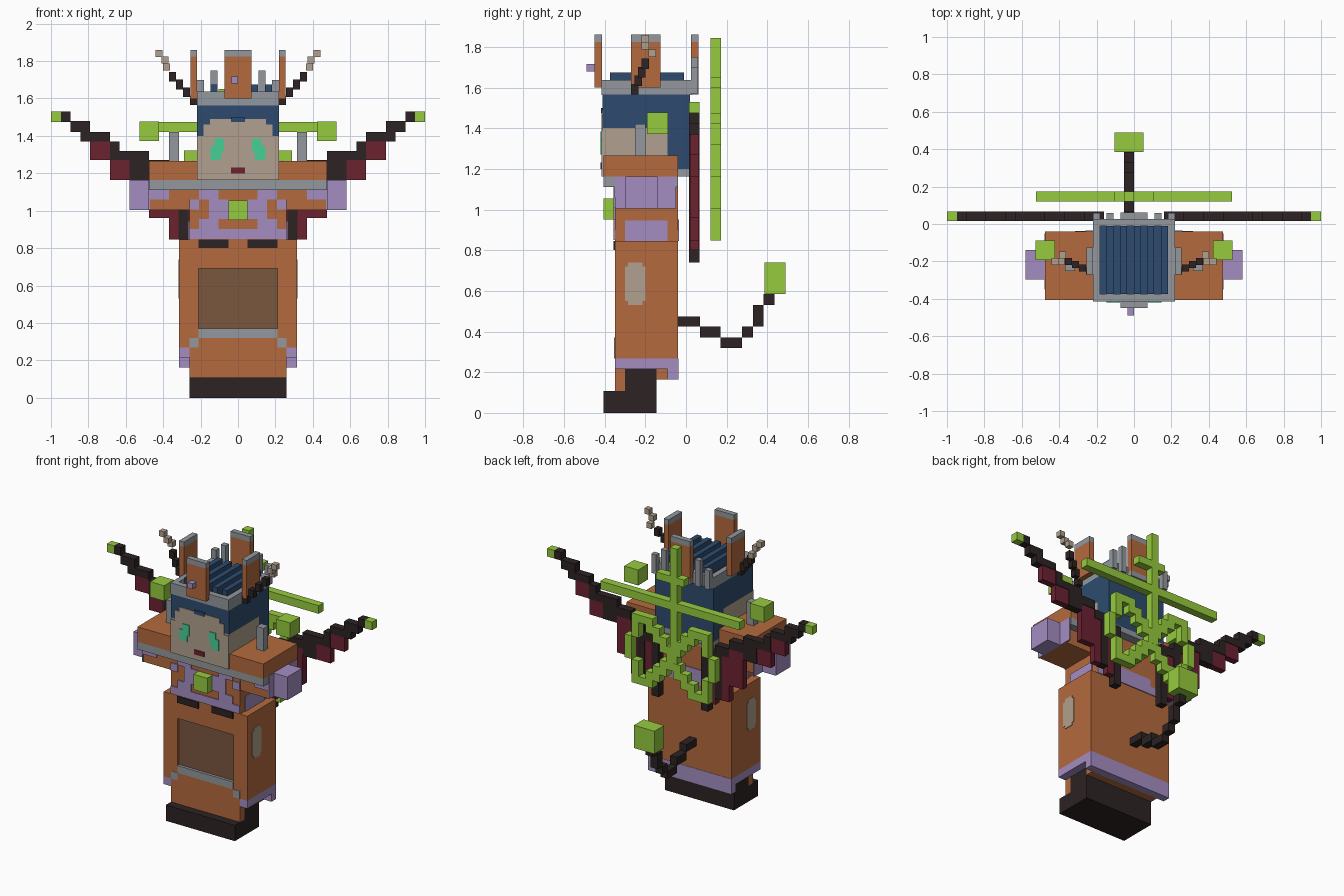
import bpy, math

V = 0.0525  # block size


def lin(c):
    c /= 255
    return c / 12.92 if c < 0.04045 else ((c + 0.055) / 1.055) ** 2.4


PALETTE = {
    "orange": (181, 106, 62), "lilac": (164, 141, 194), "dark": (45, 35, 35),
    "maroon": (108, 34, 48), "grey": (147, 152, 157), "navy": (45, 75, 110),
    "skin": (177, 160, 142), "green": (150, 203, 62), "teal": (70, 208, 150),
    "brown": (122, 87, 63)}
MATS = {}
for key, rgb in PALETTE.items():
    MATS[key] = bpy.data.materials.new(key)
    MATS[key].diffuse_color = (*[lin(c) for c in rgb], 1)

FACES = [(0, 3, 2, 1), (4, 5, 6, 7), (0, 1, 5, 4), (1, 2, 6, 5), (2, 3, 7, 6), (3, 0, 4, 7)]


def blocks(name, color, boxes, mirror=False):
    """One object made of boxes given as (x0, x1, y0, y1, z0, z1)."""
    boxes = list(boxes)
    if mirror:
        boxes += [(-b[1], -b[0], *b[2:]) for b in boxes]
    verts, faces = [], []
    for x0, x1, y0, y1, z0, z1 in boxes:
        n = len(verts)
        for z in (z0, z1):
            verts += [(x0, y0, z), (x1, y0, z), (x1, y1, z), (x0, y1, z)]
        faces += [tuple(n + i for i in f) for f in FACES]
    me = bpy.data.meshes.new(name)
    me.from_pydata(verts, [], faces)
    me.materials.append(MATS[color])
    ob = bpy.data.objects.new(name, me)
    bpy.context.collection.objects.link(ob)
    return ob


def cube(x, y, z, s):
    return (x - s / 2, x + s / 2, y - s / 2, y + s / 2, z - s / 2, z + s / 2)


def pattern(name, color, rows, x0, z1, w, h, y):
    """Thin front plates laid out from text rows, X marks a filled cell."""
    out = []
    for r, row in enumerate(rows):
        for c, ch in enumerate(row):
            if ch == "X":
                out.append((x0 + c * w, x0 + (c + 1) * w, y, y + 0.008,
                            z1 - (r + 1) * h, z1 - r * h))
    blocks(name, color, out)


# Boots and legs
blocks("boots", "dark", [(-.26, .26, -.405, -.145, 0, .108),
                         (-.26, .26, -.3, -.145, .1, .22)])
blocks("apron_bottom", "orange", [(-.26, .26, -.35, -.3, .108, .27)])

# Robe, with a shallow recess in the front
blocks("robe", "orange", [(-.315, .315, -.33, -.04, .268, .845),
                          (-.26, .26, -.145, -.09, .163, .27)])
blocks("robe_front", "orange", [
    (-.315, -.21, -.35, -.33, .268, .845), (.21, .315, -.35, -.33, .268, .845),
    (-.21, .21, -.35, -.33, .69, .845), (-.21, .21, -.35, -.33, .268, .32)])
blocks("front_panel", "brown", [(-.21, .21, -.334, -.329, .37, .69)])
blocks("panel_sill", "grey", [(-.21, .21, -.353, -.33, .32, .37)])
blocks("sill_ends", "grey", [(.21, .26, -.353, -.345, .268, .32)], True)
blocks("side_hem", "lilac", [(.26, .315, -.35, -.04, .215, .268)], True)
blocks("back_hem", "lilac", [(-.315, .315, -.09, -.038, .163, .268)])
blocks("side_patch", "skin", [(.312, .319, -.3, -.2, .55, .72),
                              (.312, .319, -.285, -.215, .53, .74)], True)
blocks("belt", "dark", [(.05, .21, -.357, -.345, .8, .845)], True)

# Torso
blocks("torso", "orange", [(-.26, .26, -.35, -.04, .84, 1.165)])
pattern("chest_trim", "lilac", [".XX....XX.", "X.XX..XX.X", "..XXXXXX..",
                                ".XX....XX.", "XXXXXXXXXX"],
        -.26, 1.112, .052, .0525, -.357)
blocks("torso_side_trim", "lilac", [(.255, .266, -.3, -.09, .845, .945)], True)
blocks("torso_back_trim", "lilac", [(-.26, .26, -.042, -.034, .845, .9),
                                    (-.16, .16, -.042, -.034, .9, .95)])
blocks("chest_gem", "green", [(-.052, .052, -.405, -.35, .95, 1.055)])

# Shoulders and arms
blocks("shoulders", "orange", [(-.475, .475, -.405, -.04, 1.163, 1.265)])
blocks("shoulder_trim", "grey", [(-.475, .475, -.405, -.35, 1.112, 1.163),
                                 (-.475, .475, -.09, -.04, 1.112, 1.163)])
blocks("arms", "orange", [(.26, .475, -.345, -.09, 1.005, 1.163)], True)
blocks("arm_end_trim", "lilac", [(.47, .479, -.35, -.05, 1.005, 1.163)], True)
blocks("arm_front_trim", "lilac", [(.37, .475, -.352, -.345, 1.06, 1.112)], True)
blocks("cuffs", "lilac", [(.475, .58, -.297, -.14, 1.005, 1.163)], True)
blocks("shoulder_posts", "grey", [(.315, .368, -.25, -.2, 1.265, 1.42)], True)
blocks("shoulder_cubes", "green", [cube(.475, -.14, 1.425, .105)], True)

# Head, hair and face
blocks("head", "skin", [(-.22, .22, -.41, -.09, 1.163, 1.4)])
blocks("hair", "navy", [(-.22, .22, -.41, .02, 1.385, 1.565),
                        (-.22, .22, -.09, .02, 1.2, 1.4)])
blocks("nape", "grey", [(-.22, .22, -.09, .02, 1.163, 1.2)])
blocks("forehead", "skin", [(-.185, .185, -.415, -.408, 1.163, 1.46),
                            (-.15, .15, -.415, -.408, 1.46, 1.49),
                            (-.22, .22, -.415, -.408, 1.163, 1.39)])
blocks("fringe", "navy", [(-.037, .037, -.419, -.41, 1.475, 1.5)])
blocks("eyes", "teal", [(.075, .125, -.42, -.414, 1.31, 1.385),
                        (.09, .148, -.42, -.414, 1.27, 1.345)], True)
blocks("mouth", "maroon", [(-.037, .037, -.42, -.414, 1.2, 1.232)])

# Crown
blocks("crown_band", "grey", [
    (-.22, .22, -.415, -.375, 1.563, 1.638), (-.22, .22, -.01, .027, 1.563, 1.638),
    (-.22, -.183, -.375, -.01, 1.563, 1.638), (.183, .22, -.375, -.01, 1.563, 1.638)])
blocks("crown_filling", "navy", [(-.185, .185, -.376, -.008, 1.56, 1.61)])
blocks("hair_ridges", "navy", [(x - .018, x + .018, -.375, -.01, 1.6, 1.675)
                               for x in (-.128, -.055, .018, .09, .163)])
blocks("crown_spikes", "grey", [(.183, .22, .025, .06, 1.57, 1.7),
                                (.11, .147, .025, .06, 1.57, 1.75)], True)
towers = [(-.073, .073, -.45, -.413), (-.073, .073, .025, .062),
          (.218, .255, -.27, -.125), (-.255, -.218, -.27, -.125)]
blocks("crown_towers", "orange", [(*t, 1.6, 1.825) for t in towers])
blocks("tower_caps", "grey", [(*t, 1.825, 1.86) for t in towers])
blocks("tower_feet", "grey", [(*t, 1.565, 1.6) for t in towers[1:2]])
blocks("crown_gem", "lilac", [(-.036, 0, -.49, -.45, 1.68, 1.717)])

# Horns
blocks("horns", "dark", [(.22 + .037 * i, .257 + .037 * i,
                          -.27 + .017 * i, -.233 + .017 * i,
                          1.565 + .042 * i, 1.617 + .042 * i) for i in range(4)], True)
blocks("horn_tips", "skin", [cube(.383, -.165, 1.768, .037), cube(.39, -.2, 1.805, .037),
                             cube(.423, -.2, 1.84, .037)], True)

# Wings: columns from the tip inward as (top, bone bottom, membrane bottom)
columns = [(1.48, 1.42, 1.42), (1.48, 1.37, 1.37), (1.42, 1.37, 1.27),
           (1.42, 1.37, 1.27), (1.37, 1.27, 1.163), (1.32, 1.27, 1.163),
           (1.32, 1.163, 1.163), (1.32, 1.163, 1.163), (1.27, 1.21, .96),
           (1.27, 1.21, .96), (1.21, 1.15, .845), (1.21, .845, .845),
           (1.16, 1.1, .8), (1.16, .74, .74)]
bones, skins = [(.895, .947, .015, .067, 1.475, 1.53)], []
for i, (top, mid, low) in enumerate(columns):
    x = .895 - V * i
    bones.append((x - V, x, .015, .067, mid, top))
    if low < mid:
        skins.append((x - V, x, .019, .063, low, mid))
blocks("wing_bones", "dark", bones, True)
blocks("wing_membranes", "maroon", skins, True)
blocks("wing_tips", "green", [(.947, 1.0, .015, .067, 1.475, 1.53)], True)

# Back emblem: post, two bars and a figure eight of blocks
emblem = [(-.053, 0, .12, .173, 1.06, 1.845), (-.525, .525, .12, .173, 1.42, 1.475),
          (-.105, .105, .12, .173, 1.6, 1.65)]
cells = set()
for k in range(240):
    t = math.tau * k / 240
    cells.add((round(.295 * math.sin(t) / V), round(.2 * math.sin(2 * t) / V)))
emblem += [cube(cx * V, .1465, 1.085 + cz * V, V) for cx, cz in sorted(cells)]
blocks("back_emblem", "green", emblem)

# Tail
tail = [(-.04, .07, .425, .475), (.07, .17, .37, .425), (.17, .275, .32, .37),
        (.275, .33, .37, .425), (.33, .38, .425, .53), (.38, .435, .53, .585)]
blocks("tail", "dark", [(-.053, 0, *t) for t in tail])
blocks("tail_tip", "green", [(-.105, .05, .385, .49, .585, .74)])
